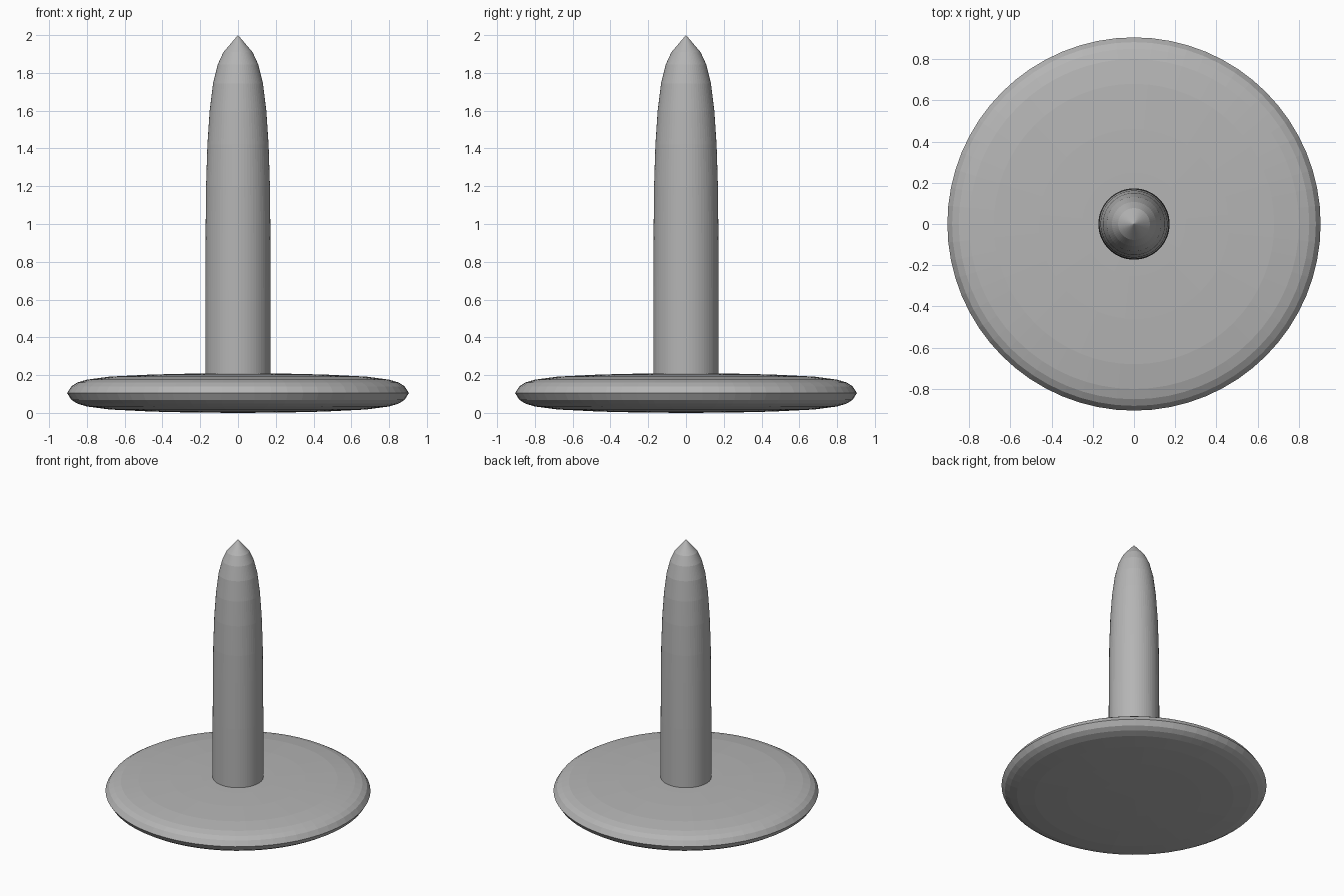
import bpy, bmesh, math

if "Cube" in bpy.data.objects:
    bpy.data.objects.remove(bpy.data.objects["Cube"])

SIDES = 64
grey = bpy.data.materials.new("mid_grey")
grey.diffuse_color = (0.46, 0.46, 0.46, 1)
grey.use_nodes = True
grey.node_tree.nodes["Principled BSDF"].inputs["Base Color"].default_value = grey.diffuse_color


def lathe(name, profile):
    """Revolve (radius, height) points about z; zero radius closes to a pole."""
    bm = bmesh.new()
    rings = []
    for r, z in profile:
        n = SIDES if r > 0 else 1
        rings.append([bm.verts.new((r * math.cos(2 * math.pi * i / SIDES),
                                    r * math.sin(2 * math.pi * i / SIDES), z))
                      for i in range(n)])
    for a, b in zip(rings, rings[1:]):
        for i in range(SIDES):
            j = (i + 1) % SIDES
            quad = [a[i % len(a)], a[j % len(a)], b[j % len(b)], b[i % len(b)]]
            bm.faces.new(list(dict.fromkeys(quad)))
    bmesh.ops.recalc_face_normals(bm, faces=bm.faces)
    mesh = bpy.data.meshes.new(name)
    bm.to_mesh(mesh)
    bm.free()
    mesh.materials.append(grey)
    obj = bpy.data.objects.new(name, mesh)
    bpy.context.collection.objects.link(obj)
    return obj


# Round base: thin cushion-shaped disc, symmetric about its mid height
half = [(0.905, 0.0), (0.882, 0.036), (0.85, 0.056), (0.80, 0.071),
        (0.68, 0.087), (0.46, 0.098), (0.25, 0.103), (0.0, 0.105)]
mid = 0.105
lathe("base_disc", [(r, mid - h) for r, h in reversed(half)]
      + [(r, mid + h) for r, h in half[1:]])

# Upright post: straight shaft tapering to a bullet-shaped tip
lathe("post", [(0.0, 0.1), (0.173, 0.1), (0.173, 0.65), (0.171, 1.0),
               (0.169, 1.2), (0.162, 1.42), (0.15, 1.6), (0.132, 1.745),
               (0.107, 1.845), (0.077, 1.91), (0.0, 2.0)])
